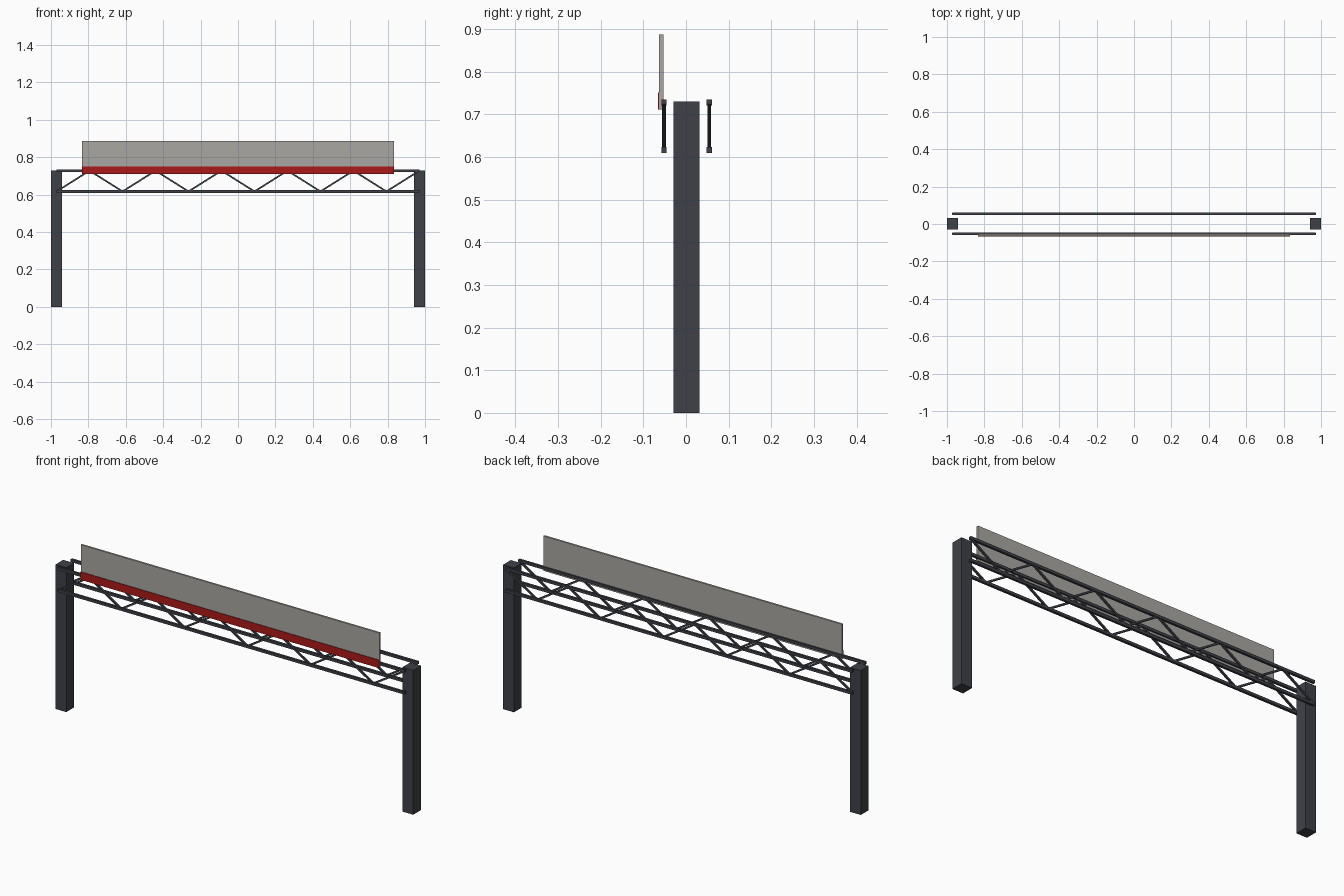
import bpy
from mathutils import Vector

if "Cube" in bpy.data.objects:
    bpy.data.objects.remove(bpy.data.objects["Cube"])


def material(name, rgb):
    m = bpy.data.materials.new(name)
    m.diffuse_color = (*rgb, 1)
    m.use_nodes = True
    m.node_tree.nodes["Principled BSDF"].inputs["Base Color"].default_value = m.diffuse_color
    return m


STEEL = material("dark_steel", (0.05, 0.053, 0.065))
RED = material("red_paint", (0.40, 0.01, 0.01))
GREY = material("panel_grey", (0.40, 0.39, 0.36))


def box(name, lo, hi, mat):
    lo, hi = Vector(lo), Vector(hi)
    bpy.ops.mesh.primitive_cube_add(size=1, location=(lo + hi) / 2)
    o = bpy.context.object
    o.name = name
    o.scale = hi - lo
    bpy.ops.object.transform_apply(location=False, rotation=False, scale=True)
    o.data.materials.append(mat)
    return o


def strut(name, a, b, w, mat):
    # square bar running from a to b
    a, b = Vector(a), Vector(b)
    d = b - a
    o = box(name, (-d.length / 2, -w / 2, -w / 2), (d.length / 2, w / 2, w / 2), mat)
    o.location = (a + b) / 2
    o.rotation_euler = d.to_track_quat('X', 'Z').to_euler()
    return o


# Posts
for side, x in (("left", -0.97), ("right", 0.97)):
    box(side + "_post", (x - 0.03, -0.029, 0), (x + 0.03, 0.032, 0.73), STEEL)

# Two trusses: chords plus zigzag web
X, N = 0.97, 11
Z_LOW, Z_HIGH = 0.617, 0.728
for side, y in (("front", -0.0515), ("back", 0.0545)):
    for level, z in (("lower", Z_LOW), ("upper", Z_HIGH)):
        box(f"{side}_{level}_chord", (-X, y - 0.006, z - 0.007), (X, y + 0.006, z + 0.007), STEEL)
    pts = [(-X + 2 * X * i / N, y, Z_HIGH if i % 2 else Z_LOW) for i in range(N + 1)]
    for i in range(N):
        strut(f"{side}_diagonal_{i + 1}", pts[i], pts[i + 1], 0.009, STEEL)

# Sign board with red stripe along its lower edge
box("sign_panel", (-0.835, -0.063, 0.711), (0.835, -0.053, 0.887), GREY)
box("sign_stripe", (-0.835, -0.066, 0.711), (0.835, -0.062, 0.751), RED)
